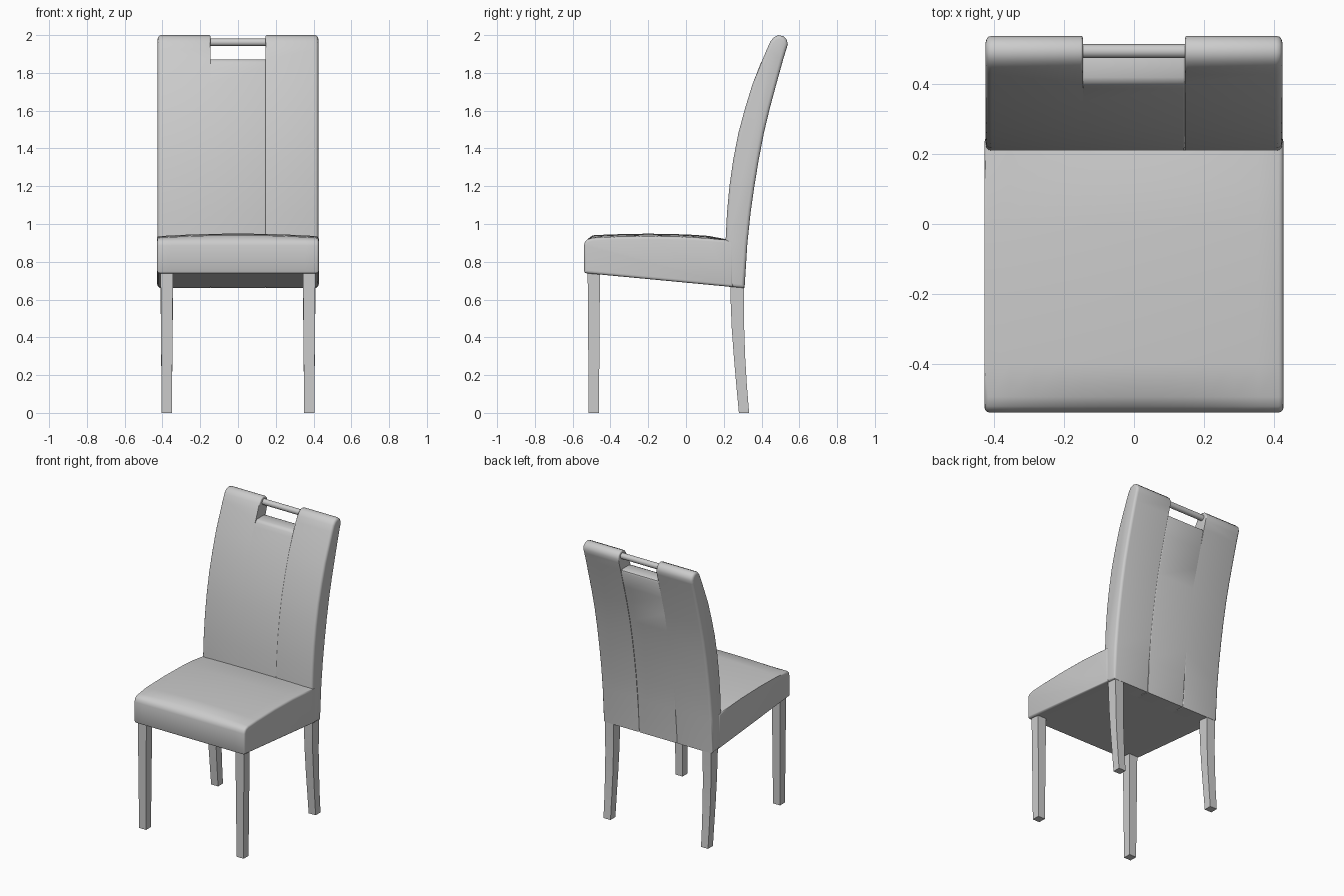
import bpy, bmesh, math

if "Cube" in bpy.data.objects:
    bpy.data.objects.remove(bpy.data.objects["Cube"])


def finish(bm, name):
    bmesh.ops.recalc_face_normals(bm, faces=bm.faces)
    me = bpy.data.meshes.new(name)
    bm.to_mesh(me)
    bm.free()
    ob = bpy.data.objects.new(name, me)
    bpy.context.collection.objects.link(ob)
    return ob


def loft(bm, rings):
    """Skin equal-length rings of points and cap both ends."""
    vs = [[bm.verts.new(p) for p in r] for r in rings]
    n = len(vs[0])
    for a, b in zip(vs, vs[1:]):
        for i in range(n):
            j = (i + 1) % n
            bm.faces.new((a[i], a[j], b[j], b[i]))
    bm.faces.new(vs[0][::-1])
    bm.faces.new(vs[-1])
    return vs


def slab(name, profile, xs, round0, round1, crown=0.0):
    """Extrude a (y, z) profile through the x stations, rounding each end rim."""
    bm = bmesh.new()
    half = max(abs(x) for x in xs)
    rings = []
    for x in xs:
        lift = crown * (1 - (x / half) ** 2)
        rings.append([(x, y, z + (lift if z > 0.92 and y < 0.2 else 0)) for y, z in profile])
    loft(bm, rings)
    for x, r in ((xs[0], round0), (xs[-1], round1)):
        rim = [e for e in bm.edges if all(abs(v.co.x - x) < 1e-5 for v in e.verts)]
        bmesh.ops.bevel(bm, geom=rim, offset=r, segments=3, profile=0.5,
                        affect='EDGES', clamp_overlap=True)
    return finish(bm, name)


def leg(name, cx, sections):
    """Square tapered leg from (z, y centre, half x, half y) sections."""
    bm = bmesh.new()
    loft(bm, [[(cx + sx * hx, y + sy * hy, z)
               for sx, sy in ((-1, -1), (1, -1), (1, 1), (-1, 1))]
              for z, y, hx, hy in sections])
    return finish(bm, name)


# Seat cushion with rounded front and slight crown
seat = [(-.535, .74), (-.54, .75), (-.54, .885), (-.535, .905), (-.522, .919), (-.495, .926),
        (-.4, .931), (-.2, .935), (0, .931), (.12, .923), (.25, .912), (.25, .666)]
slab("seat", seat, [.428 * i / 6 for i in range(-6, 7)], .016, .016, .014)

# Curved backrest: shared front and rear curves, different tops
front = [(.205, .67), (.21, .92), (.217, 1.06), (.23, 1.2), (.25, 1.34),
         (.277, 1.48), (.312, 1.61), (.352, 1.74)]
rear = [(.478, 1.74), (.443, 1.61), (.412, 1.48), (.385, 1.34), (.362, 1.2),
        (.342, 1.06), (.325, .9), (.31, .66)]
side_top = [(.405, 1.87), (.428, 1.925), (.446, 1.965), (.465, 1.989), (.49, 2.0),
            (.515, 1.994), (.533, 1.977), (.539, 1.952), (.531, 1.925), (.514, 1.87)]
centre_top = [(.387, 1.83), (.397, 1.855), (.405, 1.866), (.42, 1.872),
              (.495, 1.872), (.507, 1.866), (.51, 1.855)]

seam = .146
slab("back_centre_panel", front + centre_top + rear, [-seam, seam], .005, .005)
for s, side in ((-1, "left"), (1, "right")):
    slab(f"back_{side}_panel", front + side_top + rear, [s * seam, s * .425], .007, .018)

    # Legs: straight at the front, swept at the rear
    leg(f"front_leg_{side}", s * .377, [(0, -.488, .027, .027), (.8, -.488, .033, .033)])
    leg(f"rear_leg_{side}", s * .377,
        [(0, .307, .027, .027), (.15, .294, .028, .028), (.3, .283, .030, .030),
         (.45, .275, .031, .033), (.6, .272, .033, .036), (.72, .271, .034, .037)])

# Handle bar across the notch
bpy.ops.mesh.primitive_cylinder_add(vertices=24, radius=.02, depth=.33,
                                    location=(0, .495, 1.962), rotation=(0, math.pi / 2, 0))
bpy.context.object.name = "handle_bar"

# Smooth shading with sharp corners kept
for ob in bpy.data.objects:
    ob.select_set(True)
bpy.ops.object.shade_smooth_by_angle(angle=math.radians(40))
